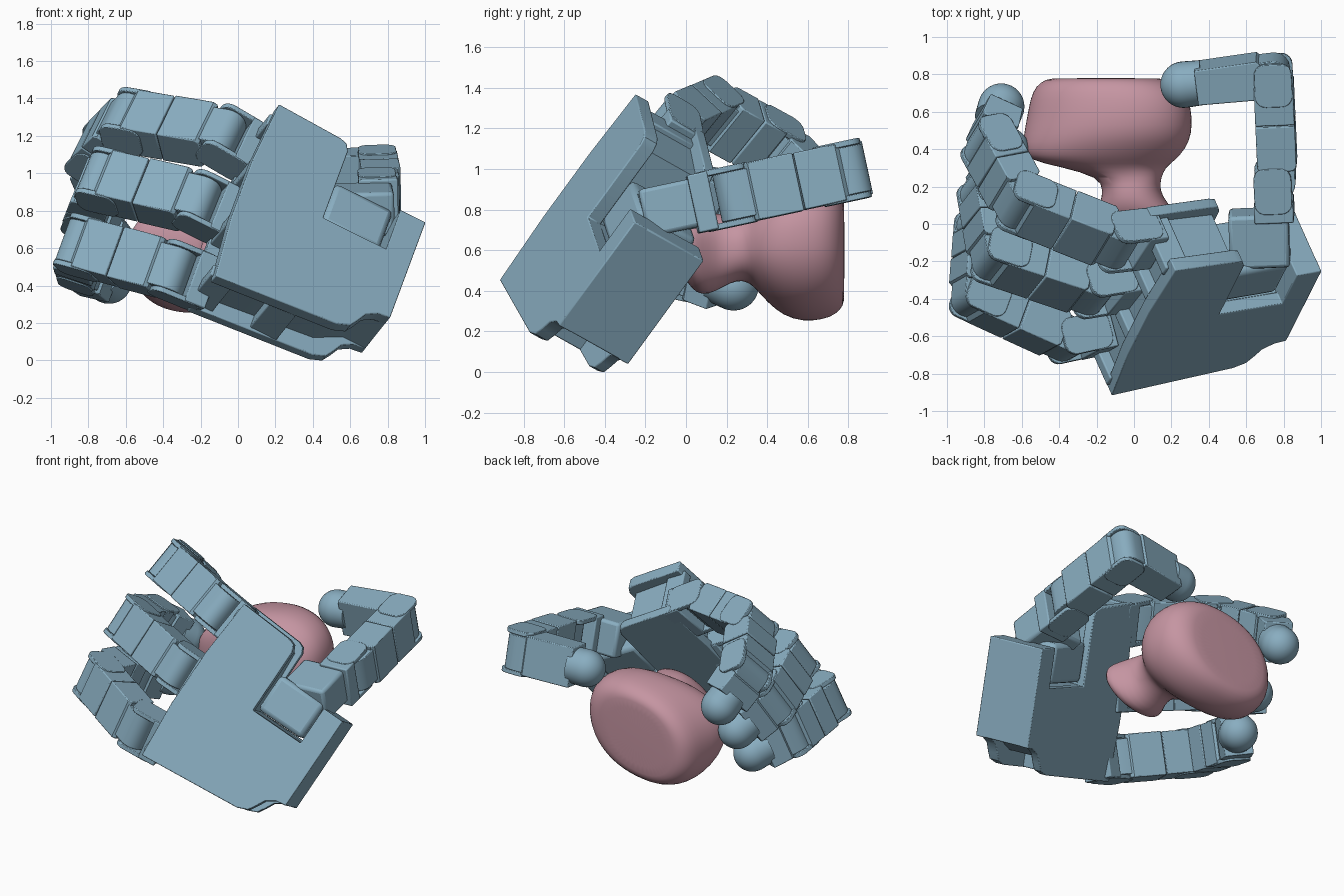
import bpy, bmesh, math
from mathutils import Vector as V

if "Cube" in bpy.data.objects:
    bpy.data.objects.remove(bpy.data.objects["Cube"])

def mat(name, c):
    m = bpy.data.materials.new(name)
    m.diffuse_color = (*c, 1)
    m.use_nodes = True
    m.node_tree.nodes["Principled BSDF"].inputs["Base Color"].default_value = m.diffuse_color
    return m
BLUE, PINK = mat("blue_shell", (.25, .42, .53)), mat("pink_clay", (.56, .30, .36))

def finish(name, bm, material, angle=35, bevel=0):
    bmesh.ops.recalc_face_normals(bm, faces=bm.faces)
    me = bpy.data.meshes.new(name)
    bm.to_mesh(me); bm.free()
    ob = bpy.data.objects.new(name, me)
    bpy.context.collection.objects.link(ob)
    me.materials.append(material)
    if bevel:
        b = ob.modifiers.new("bevel", 'BEVEL')
        b.width, b.segments, b.limit_method, b.angle_limit = bevel, 2, 'ANGLE', math.radians(50)
    bpy.context.view_layer.objects.active = ob
    bpy.ops.object.select_all(action='DESELECT')
    ob.select_set(True)
    bpy.ops.object.shade_smooth_by_angle(angle=math.radians(angle))
    return ob

def prism(name, o, a, b, c, pts, c0, c1, bevel=.006):
    """Extrude a profile in the (a, b) plane from c0 to c1 along c."""
    bm = bmesh.new()
    lo = [bm.verts.new(o + a*u + b*v + c*c0) for u, v in pts]
    hi = [bm.verts.new(o + a*u + b*v + c*c1) for u, v in pts]
    bm.faces.new(lo); bm.faces.new(hi)
    for i in range(len(pts)):
        j = (i + 1) % len(pts)
        bm.faces.new((lo[i], lo[j], hi[j], hi[i]))
    return finish(name, bm, BLUE, 30, bevel)

def box(name, o, a, b, c, ra, rb, rc, bevel=.008):
    return prism(name, o, a, b, c, [(ra[0], rb[0]), (ra[1], rb[0]), (ra[1], rb[1]), (ra[0], rb[1])], *rc, bevel)

def rounded(x0, x1, t, r, n=5):
    """Rounded rectangle x0..x1 by -t..t with corner radius r."""
    pts = []
    for k, (cx, cy) in enumerate(((x1 - r, t - r), (x0 + r, t - r), (x0 + r, r - t), (x1 - r, r - t))):
        for i in range(n + 1):
            a = math.pi/2*(k + i/n)
            pts.append((cx + r*math.cos(a), cy + r*math.sin(a)))
    return pts

def loft(name, rings, material, angle=35):
    bm = bmesh.new()
    rs = [[bm.verts.new(p) for p in r] for r in rings]
    n = len(rs[0])
    for r, s in zip(rs, rs[1:]):
        for i in range(n):
            j = (i + 1) % n
            bm.faces.new((r[i], r[j], s[j], s[i]))
    bm.faces.new(rs[0]); bm.faces.new(rs[-1])
    return finish(name, bm, material, angle)

# palm frame: N out of the palm, L across towards the thumb, F along the fingers
L = V((.287, .565, .773)).normalized()
N = V((-.364, .811, -.457)); N = (N - L*N.dot(L)).normalized()
F = L.cross(N)
M = V((.05, -.585, .91))          # middle of the back plate's finger edge
O = V((-.059, -.327, .767))       # root of the middle finger

# palm: two plates over an inset core, notched for the thumb
outline = [(-.59, 0), (-.2, .03), (.2, .03), (.595, 0), (.575, -.38), (.56, -.42), (.52, -.44), (.06, -.44),
           (.06, -.82), (.33, -.82), (.33, -.97), (-.33, -.97), (-.34, -.90), (-.38, -.84), (-.44, -.81),
           (-.49, -.78), (-.52, -.71)]
prism("palm_back_plate", M, L, F, N, outline, 0, .08)
prism("palm_front_plate", M, L, F, N, outline, .36, .42)
core = [(-.5, -.04), (.53, -.04), (.5, -.40), (.06, -.43), (.05, -.83), (-.3, -.88), (-.42, -.68)]
prism("palm_core", M, L, F, N, core, .05, .38, 0)
box("wrist_block", M, L, F, N, (-.33, .33), (-.97, -.82), (.0, .42))
for s in (-.54, -.15, .22, .5):
    box("palm_edge_rib", M, L, F, N, (s - .02, s + .05), (-.12, .02), (.05, .38))
box("palm_side_bridge", M, L, F, N, (-.54, -.4), (-.5, -.34), (.05, .38))

W, T = .145, .105                 # half width and half thickness of a link

def cheeks(name, p, d, t, h, x0, x1):
    for s in (-1, 1):
        prism(name, p, d, t, h, rounded(x0, x1, T - .004, .06), s*(W - .025), s*(W + .004), .004)

def link(name, p, d, h, length):
    """One motor link from joint p along d, hinged about h."""
    t = d.cross(h)
    prism(name + "_tongue", p, d, t, h, rounded(-.088, .2, .095, .085), -W + .027, W - .027, .004)
    mid = length*.55
    prism(name + "_case", p, d, t, h, [(.07, -.085), (.09, -T), (mid, -T), (mid, T), (.09, T), (.07, .085)], -W, W)
    e = length - .015
    rear = [(mid + .006, -T), (e - .03, -T), (e, -T + .03), (e, T - .03), (e - .03, T), (mid + .006, T)]
    prism(name + "_cover", p, d, t, h, rear, -W + .003, W - .003)
    cheeks(name + "_cheek", p, d, t, h, length - .15, length + .085)
    return p + d*length

def tip_link(name, p, d, h, length, r=.124):
    """Last link: short case and a domed rubber tip."""
    t = d.cross(h)
    prism(name + "_tongue", p, d, t, h, rounded(-.088, .14, .095, .085), -W + .027, W - .027, .004)
    e = length - .07
    prism(name + "_case", p, d, t, h, [(.06, -.085), (.08, -T), (e, -T + .01), (e, T - .01), (.08, T), (.06, .085)], -W + .01, W - .01)
    prof = [(e - .03, r*.97), (length - .01, r)]
    prof += [(length + r*math.sin(a), r*math.cos(a)) for a in [math.pi/2*i/12 for i in range(12)]]
    prof.append((length + r, .002))
    loft(name + "_pad", [[p + d*x + (t*math.cos(k*math.pi/16) + h*math.sin(k*math.pi/16))*q for k in range(32)]
                         for x, q in prof], BLUE, 50)

# three fingers: offset, splay, twist about the finger axis, absolute bend angles
for name, off, splay, twist, bends in (("index", .44, 5, -1, (34, 86, 128)),
                                       ("middle", 0, 0, 9, (30, 100, 136)),
                                       ("ring", -.457, -5, 23, (36, 110, 135))):
    s, w = math.radians(splay), math.radians(twist)
    f = F*math.cos(s) + L*math.sin(s)
    l = L*math.cos(s) - F*math.sin(s)
    n = N*math.cos(w) + l*math.sin(w)
    h = l*math.cos(w) - N*math.sin(w)
    p = O + L*off
    box(name + "_base", p, f, n, h, (-.04, .08), (-T, T), (-W, W))
    cheeks(name + "_base_cheek", p, f, n, h, -.02, .172 + .085)
    p = p + f*.172
    dirs = [f*math.cos(math.radians(a)) + n*math.sin(math.radians(a)) for a in bends]
    p = link(name + "_lower", p, dirs[0], h, .57)
    p = link(name + "_middle", p, dirs[1], h, .403)
    tip_link(name + "_tip", p, dirs[2], h, .283)

# thumb: motor in the notch, swivel block, then two links
box("thumb_motor", M, L, F, N, (.08, .35), (-.80, -.45), (.06, .40), .03)
j13, j14, j15, tip = V((.75, .08, .835)), V((.77, .24, .87)), V((.745, .80, .99)), V((.265, .745, .97))
d1, d2 = (j15 - j14).normalized(), (tip - j15).normalized()
h = d2.cross(d1).normalized()
h = -h if h.z < 0 else h
t1 = d1.cross(h)
box("thumb_swivel", V((.67, -.06, .81)), d1, t1, h, (-.16, .13), (-.16, .16), (-.12, .12), .02)
box("thumb_base", j13, d1, t1, h, (-.05, .05), (-T, T), (-W, W))
cheeks("thumb_base_cheek", j13, d1, t1, h, .0, .25)
link("thumb_lower", j14, d1, h, (j15 - j14).length)
tip_link("thumb_tip", j15, d2, h, (tip - j15).length)

# held object: flat-ended head, narrow neck and flared foot; rows are y, cx, cz, rx, rz, tilt
rows = [(.78, -.15, .60, .27, .24, .16), (.775, -.15, .60, .32, .27, .16), (.74, -.14, .60, .385, .315, .16),
        (.67, -.13, .60, .425, .34, .16), (.58, -.13, .60, .44, .35, .15), (.48, -.14, .61, .45, .335, .12),
        (.40, -.16, .62, .435, .28, .06), (.34, -.17, .63, .39, .22, .02), (.305, -.11, .62, .28, .18, 0),
        (.25, -.02, .61, .165, .16, 0), (.18, -.015, .60, .15, .185, 0), (.11, 0, .58, .18, .205, 0),
        (.05, .01, .57, .22, .185, .1), (.01, .02, .58, .23, .14, .16), (-.02, .02, .59, .20, .10, .16),
        (-.03, .02, .59, .12, .06, .16)]
rings = []
for y, cx, cz, rx, rz, tilt in rows:
    ring = []
    for k in range(48):
        a = 2*math.pi*k/48
        ca, sa = math.cos(a), math.sin(a)
        x = rx*math.copysign(abs(ca)**.9, ca)
        z = rz*math.copysign(abs(sa)**.9, sa)
        ring.append(V((cx + x, y, cz + z*.98 + tilt*x)))
    rings.append(ring)
ob = loft("held_object", rings, PINK, 60)
sub = ob.modifiers.new("smooth", 'SUBSURF')
sub.levels = sub.render_levels = 1
